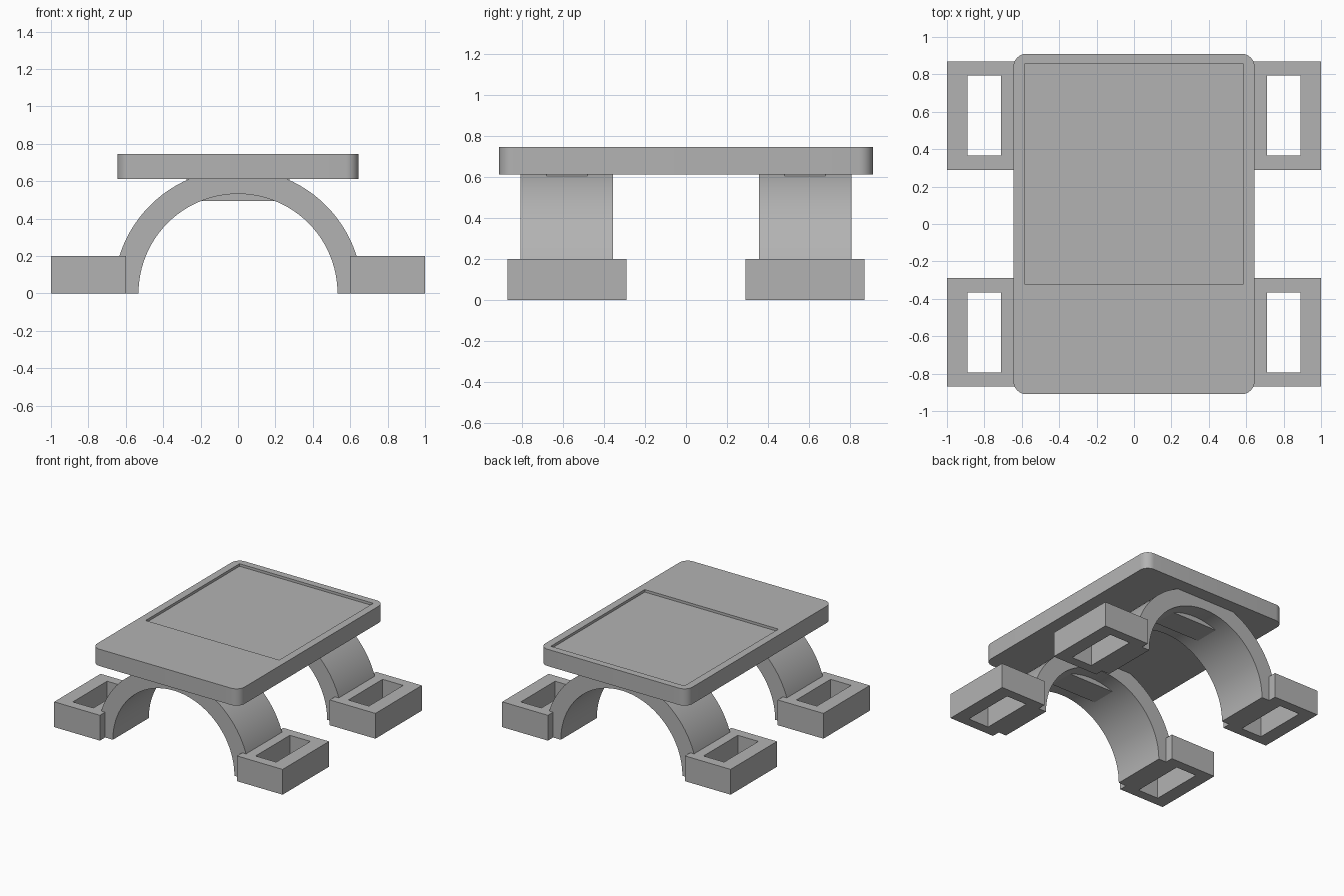
import bpy
import bmesh
from math import sin, cos, pi, radians
from mathutils import Vector

default = bpy.data.objects.get("Cube")
if default:
    bpy.data.objects.remove(default, do_unlink=True)

# Single plain grey
grey = bpy.data.materials.new("plain grey")
colour = (0.45, 0.45, 0.45, 1)
grey.diffuse_color = colour
grey.use_nodes = True
grey.node_tree.nodes["Principled BSDF"].inputs["Base Color"].default_value = colour


def prism(name, outline, depth, smooth=False):
    """Extrude a closed 3D outline along the depth vector."""
    bm = bmesh.new()
    face = bm.faces.new([bm.verts.new(p) for p in outline])
    out = bmesh.ops.extrude_face_region(bm, geom=[face])
    moved = [v for v in out["geom"] if isinstance(v, bmesh.types.BMVert)]
    bmesh.ops.translate(bm, verts=moved, vec=Vector(depth))
    bmesh.ops.recalc_face_normals(bm, faces=bm.faces)
    mesh = bpy.data.meshes.new(name)
    bm.to_mesh(mesh)
    bm.free()
    mesh.materials.append(grey)
    obj = bpy.data.objects.new(name, mesh)
    bpy.context.collection.objects.link(obj)
    if smooth:
        bpy.ops.object.select_all(action="DESELECT")
        obj.select_set(True)
        bpy.context.view_layer.objects.active = obj
        bpy.ops.object.shade_smooth_by_angle(angle=radians(30))
    return obj


def box(name, x, y, z):
    outline = [(x[0], y[0], z[0]), (x[1], y[0], z[0]), (x[1], y[1], z[0]), (x[0], y[1], z[0])]
    return prism(name, outline, (0, 0, z[1] - z[0]))


def cut(obj, cutter):
    """Subtract the cutter from the object, then discard it."""
    cutter.hide_render = True
    mod = obj.modifiers.new("cut", "BOOLEAN")
    mod.operation = "DIFFERENCE"
    mod.solver = "EXACT"
    mod.object = cutter
    bpy.context.view_layer.objects.active = obj
    bpy.ops.object.modifier_apply(modifier=mod.name)
    bpy.data.objects.remove(cutter, do_unlink=True)


# Table top with rounded corners and a shallow tray recess
half_x, half_y, radius, steps = 0.645, 0.91, 0.07, 8
outline = []
for i, (sx, sy) in enumerate([(1, 1), (-1, 1), (-1, -1), (1, -1)]):
    for k in range(steps + 1):
        a = (i + k / steps) * pi / 2
        outline.append((sx * (half_x - radius) + radius * cos(a),
                        sy * (half_y - radius) + radius * sin(a), 0.612))
top = prism("table_top", outline, (0, 0, 0.133), smooth=True)
cut(top, box("recess_cutter", (-0.585, 0.585), (-0.32, 0.855), (0.725, 0.8)))

# Front and back arches, each with a crown block and two slotted feet
segments = 48
for end, cy in (("front", -0.58), ("back", 0.58)):
    angles = [pi * k / segments for k in range(segments + 1)]
    arc = [(0.665 * cos(a), cy - 0.225, 0.665 * sin(a)) for a in angles]
    arc += [(0.532 * cos(a), cy - 0.225, 0.532 * sin(a)) for a in reversed(angles)]
    prism(end + "_arch", arc, (0, 0.45, 0), smooth=True)
    box(end + "_crown_block", (-0.275, 0.275), (cy - 0.1, cy + 0.1), (0.493, 0.63))
    for side, s in (("left", 1), ("right", -1)):
        foot = box(f"{end}_{side}_foot", sorted((s * 0.6, s)), (cy - 0.29, cy + 0.29), (0, 0.2))
        cut(foot, box("slot_cutter", sorted((s * 0.71, s * 0.89)),
                      (cy - 0.214, cy + 0.214), (-0.1, 0.3)))
